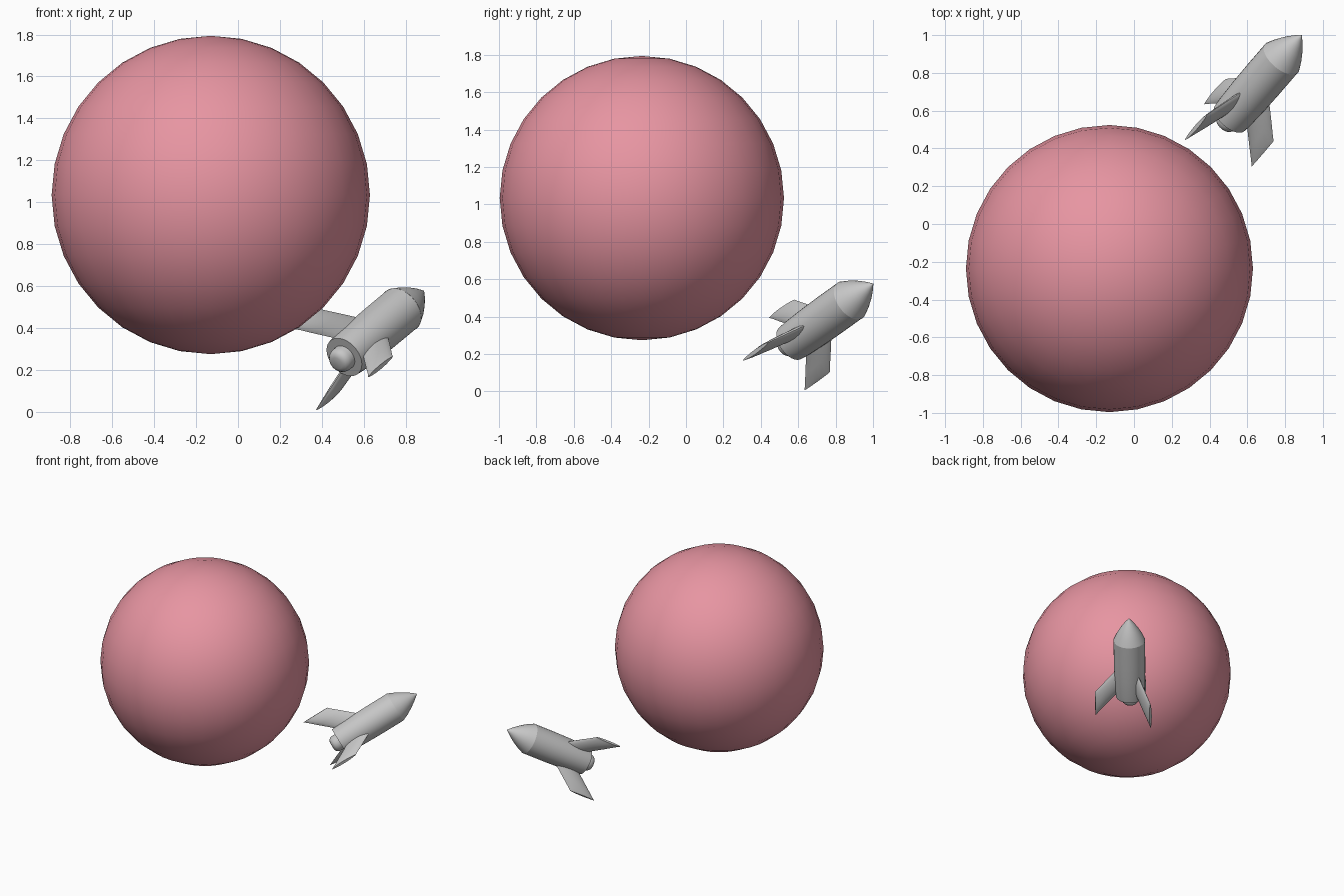
import bpy, bmesh, math
from mathutils import Vector, Matrix

if "Cube" in bpy.data.objects:
    bpy.data.objects.remove(bpy.data.objects["Cube"])


def material(name, rgb):
    m = bpy.data.materials.new(name)
    m.diffuse_color = (*rgb, 1)
    m.use_nodes = True
    m.node_tree.nodes["Principled BSDF"].inputs["Base Color"].default_value = m.diffuse_color
    return m


PINK = material("dusty_pink", (0.80, 0.30, 0.36))
GREY = material("hull_grey", (0.57, 0.57, 0.57))

# Rocket frame: local z runs along the hull, local x points at the first fin
axis = Vector((0.574, 0.665, 0.477)).normalized()
out = Vector((-0.151, -0.015, 0.207))
out = (out - axis * out.dot(axis)).normalized()
side = axis.cross(out)
FRAME = Matrix.Translation((0.421, 0.46, 0.188)) @ Matrix((out, side, axis)).transposed().to_4x4()


def finish(name, bm, mat, matrix, angle=35):
    bmesh.ops.recalc_face_normals(bm, faces=bm.faces)
    me = bpy.data.meshes.new(name)
    bm.to_mesh(me)
    bm.free()
    me.materials.append(mat)
    ob = bpy.data.objects.new(name, me)
    bpy.context.collection.objects.link(ob)
    ob.matrix_world = matrix
    bpy.ops.object.select_all(action='DESELECT')
    ob.select_set(True)
    bpy.context.view_layer.objects.active = ob
    bpy.ops.object.shade_smooth_by_angle(angle=math.radians(angle))
    return ob


def bridge(bm, rings):
    n = len(rings[0])
    for a, b in zip(rings, rings[1:]):
        for i in range(n):
            j = (i + 1) % n
            bm.faces.new((a[i], a[j], b[j], b[i]))
    bm.faces.new(rings[0])
    bm.faces.new(rings[-1])


def lathe(name, profile, n=32):
    bm = bmesh.new()
    rings = [[bm.verts.new((r * math.cos(2 * math.pi * i / n), r * math.sin(2 * math.pi * i / n), z))
              for i in range(n)] for r, z in profile]
    bridge(bm, rings)
    finish(name, bm, GREY, FRAME)


# Planet
bm = bmesh.new()
bmesh.ops.create_uvsphere(bm, u_segments=32, v_segments=16, radius=0.76)
finish("planet", bm, PINK, Matrix.Translation((-0.13, -0.236, 1.034)), 60)

# Hull, nose and rounded engine nozzle
lathe("hull", [(0.103, 0.15), (0.108, 0.2), (0.113, 0.33), (0.115, 0.45), (0.115, 0.626)])
lathe("nose_cone", [(0.116, 0.626), (0.095, 0.674), (0.067, 0.724), (0.035, 0.771), (0.002, 0.812)])
lathe("nozzle", [(0.03, 0.088), (0.048, 0.095), (0.058, 0.108), (0.062, 0.125), (0.062, 0.16)])


# Swept fins with a lens-shaped section, thinner towards the tip
def fin(name, turn):
    bm = bmesh.new()
    rings = []
    # radius, trailing edge, leading edge, thickness
    for r, lo, hi, t in [(0.06, 0.19, 0.41, 0.048), (0.11, 0.162, 0.365, 0.048),
                         (0.18, 0.085, 0.288, 0.044), (0.235, 0.026, 0.226, 0.036),
                         (0.256, 0.0, 0.204, 0.022)]:
        ring = []
        for i in range(16):
            a = 2 * math.pi * i / 16
            z = (lo + hi) / 2 + (hi - lo) / 2 * math.cos(a)
            y = t / 2 * math.sin(a) * abs(math.sin(a)) ** 0.4
            ring.append(bm.verts.new((r, y, z)))
        rings.append(ring)
    bridge(bm, rings)
    finish(name, bm, GREY, FRAME @ Matrix.Rotation(turn, 4, 'Z'), 45)


for k in range(3):
    fin(f"fin_{k + 1}", k * 2 * math.pi / 3)
